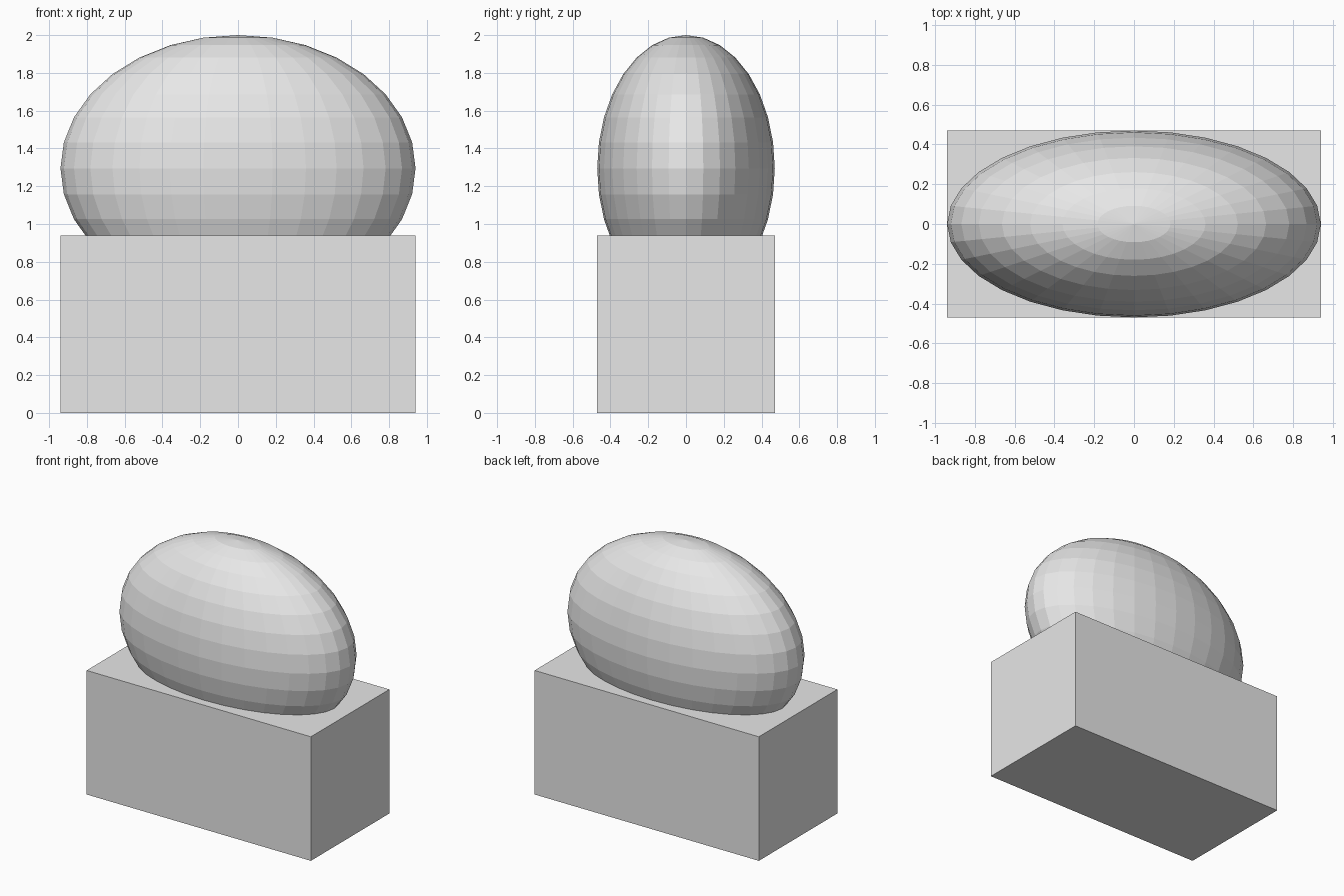
import bpy

# Remove the default cube only
cube = bpy.data.objects.get("Cube")
if cube:
    bpy.data.objects.remove(cube, do_unlink=True)

# Single plain grey material
GREY = (0.8, 0.8, 0.8, 1.0)
grey = bpy.data.materials.new("light_grey")
grey.use_nodes = True
grey.diffuse_color = GREY
for node in grey.node_tree.nodes:
    if node.type == 'BSDF_PRINCIPLED':
        node.inputs["Base Color"].default_value = GREY

UNIT = 0.47            # half the depth of the base
BASE_HEIGHT = 2 * UNIT
DOME_HALF_HEIGHT = 1.5 * UNIT


def finish(name, scale):
    """Name the active primitive, scale it, and give it flat grey faces."""
    obj = bpy.context.object
    obj.name = obj.data.name = name
    obj.scale = scale
    bpy.ops.object.transform_apply(location=False, rotation=False, scale=True)
    obj.data.materials.append(grey)
    bpy.ops.object.shade_flat()
    return obj


# Rectangular base block
bpy.ops.mesh.primitive_cube_add(size=2, location=(0, 0, BASE_HEIGHT / 2))
finish("base_block", (2 * UNIT, UNIT, BASE_HEIGHT / 2))

# Faceted ellipsoid sunk into the top of the block
bpy.ops.mesh.primitive_uv_sphere_add(segments=32, ring_count=16, radius=1,
                                     location=(0, 0, 2 - DOME_HALF_HEIGHT))
finish("ellipsoid_top", (2 * UNIT, UNIT, DOME_HALF_HEIGHT))
